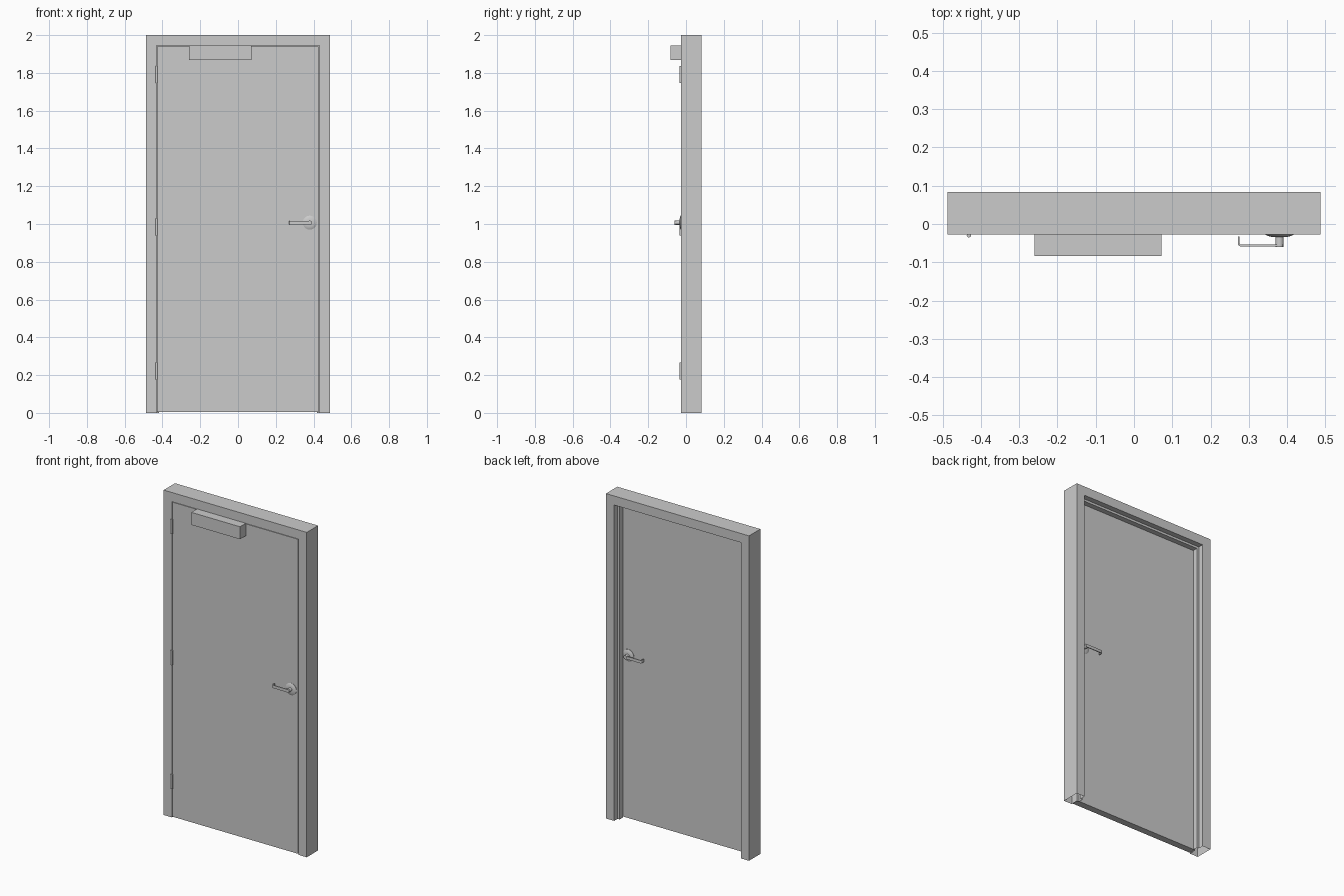
import bpy, bmesh, math
from mathutils import Matrix, Vector

if "Cube" in bpy.data.objects:
    bpy.data.objects.remove(bpy.data.objects["Cube"])

grey = bpy.data.materials.new("painted_grey")
grey.diffuse_color = (0.6, 0.6, 0.6, 1)
grey.use_nodes = True
grey.node_tree.nodes["Principled BSDF"].inputs["Base Color"].default_value = grey.diffuse_color


def finish(name, bm, smooth=True):
    """Turn a bmesh into a named object with the shared material."""
    bmesh.ops.recalc_face_normals(bm, faces=bm.faces[:])
    mesh = bpy.data.meshes.new(name)
    bm.to_mesh(mesh)
    bm.free()
    mesh.materials.append(grey)
    ob = bpy.data.objects.new(name, mesh)
    bpy.context.collection.objects.link(ob)
    if smooth:
        bpy.ops.object.select_all(action='DESELECT')
        ob.select_set(True)
        bpy.context.view_layer.objects.active = ob
        bpy.ops.object.shade_smooth_by_angle(angle=math.radians(35))
    return ob


def box(name, lo, hi):
    lo, hi = Vector(lo), Vector(hi)
    bm = bmesh.new()
    m = Matrix.Translation((lo + hi) / 2) @ Matrix.Diagonal((hi - lo).to_4d())
    bmesh.ops.create_cube(bm, size=1, matrix=m)
    return finish(name, bm, False)


def lathe(name, profile, matrix, n=32):
    """Revolve (radius, height) points around local z, closed at both ends."""
    bm = bmesh.new()
    rings = [[bm.verts.new(matrix @ Vector((r * math.cos(2 * math.pi * i / n),
                                            r * math.sin(2 * math.pi * i / n), h)))
              for i in range(n)] for r, h in profile]
    for a, b in zip(rings, rings[1:]):
        for i in range(n):
            j = (i + 1) % n
            bm.faces.new((a[i], a[j], b[j], b[i]))
    bm.faces.new(rings[0])
    bm.faces.new(rings[-1])
    return finish(name, bm)


# Pressed-metal frame: rebated profile mitred around the opening, open at the feet
W, H = 0.487, 2.0
profile = [(0, -0.027), (0.056, -0.027), (0.056, 0.018), (0.07, 0.018),
           (0.07, 0.05), (0.056, 0.05), (0.056, 0.083), (0, 0.083)]
bm = bmesh.new()
loops = [[bm.verts.new(p) for p in ((u - W, y, 0), (u - W, y, H - u),
                                    (W - u, y, H - u), (W - u, y, 0))]
         for u, y in profile]
for k, a in enumerate(loops):
    b = loops[(k + 1) % len(loops)]
    for i in range(3):
        bm.faces.new((a[i], a[i + 1], b[i + 1], b[i]))
finish("door_frame", bm)

# Door leaf and closer box
FRONT, BACK = -0.026, 0.016
box("door_leaf", (-0.429, FRONT, 0.005), (0.426, BACK, 1.941))
box("closer_box", (-0.26, -0.083, 1.868), (0.072, FRONT, 1.945))

# Hinge barrels
for i, z in enumerate((0.222, 0.985, 1.792)):
    lathe(f"hinge_{i + 1}", [(0.006, -0.045), (0.006, 0.045)],
          Matrix.Translation((-0.431, -0.029, z)), 16)

# Lever handles, one on each side of the leaf
KX, KZ = 0.38, 1.007
for side, face, s in (("front", FRONT, -1), ("back", BACK, 1)):
    m = Matrix.Translation((KX, face, KZ)) @ Matrix.Rotation(-s * math.pi / 2, 4, 'X')
    lathe(f"{side}_rosette", [(0.037, 0), (0.037, 0.002), (0.031, 0.005),
                              (0.02, 0.008)], m)
    lathe(f"{side}_neck", [(0.011, 0.006), (0.011, 0.034)], m, 24)
    # Flat grip with a rounded return toward the door
    x0, depth, t, r = 0.271, 0.033, 0.005, 0.009
    arc = [math.radians(a) for a in (0, 22.5, 45, 67.5, 90)]
    outer = [(x0 + r - r * math.cos(a), depth - r + r * math.sin(a)) for a in arc]
    q = r - t
    inner = [(x0 + r - q * math.cos(a), depth - r + q * math.sin(a)) for a in arc]
    plan = ([(x0, 0.007)] + outer + [(KX + 0.008, depth), (KX + 0.008, depth - t)]
            + inner[::-1] + [(x0 + t, 0.007)])
    bm = bmesh.new()
    base = bm.faces.new([bm.verts.new((x, face + s * d, KZ - 0.009)) for x, d in plan])
    ext = bmesh.ops.extrude_face_region(bm, geom=[base])
    bmesh.ops.translate(bm, vec=(0, 0, 0.018),
                        verts=[v for v in ext["geom"] if isinstance(v, bmesh.types.BMVert)])
    finish(f"{side}_lever", bm)
